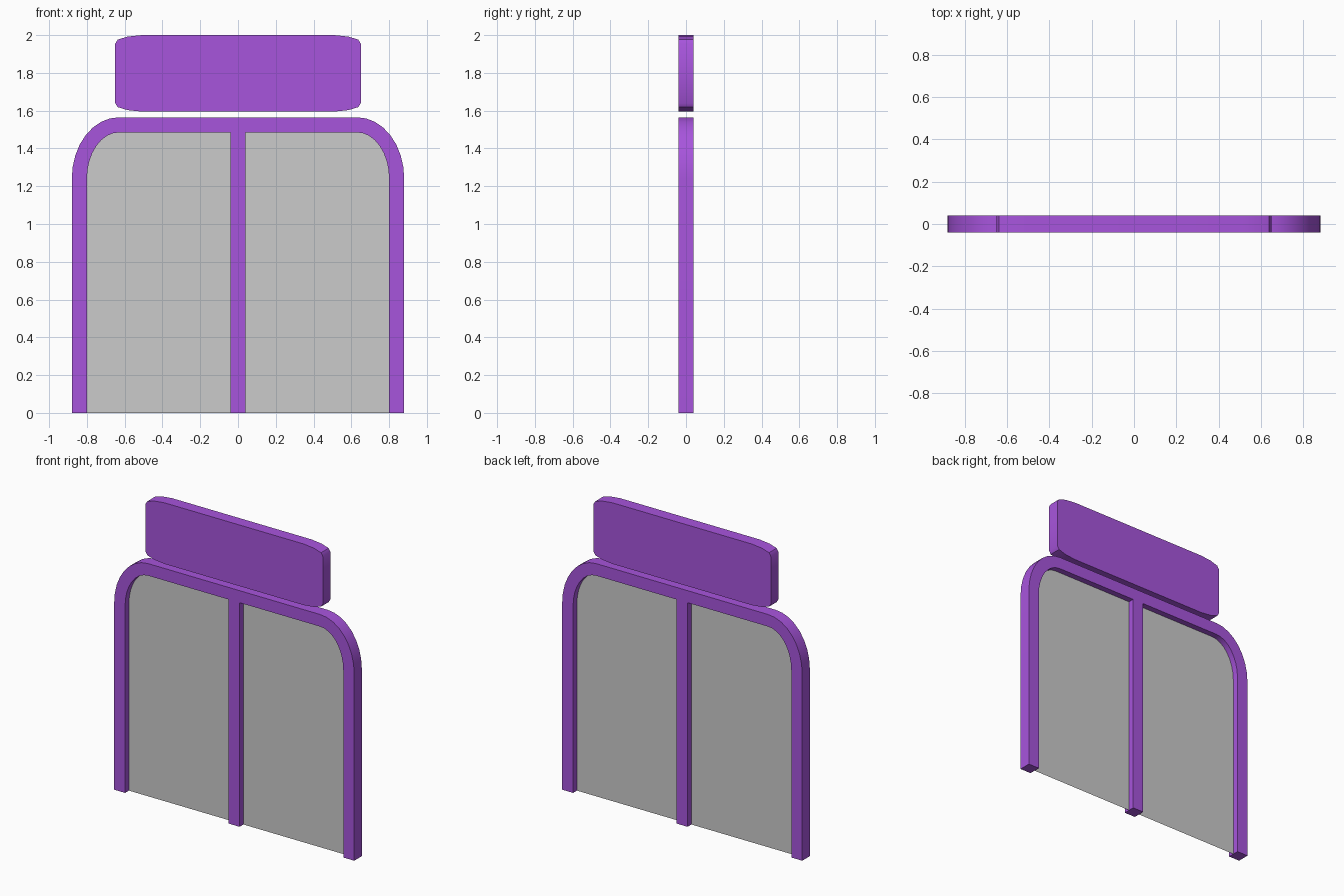
import bpy, bmesh, math
from math import pi, cos, sin

if "Cube" in bpy.data.objects:
    bpy.data.objects.remove(bpy.data.objects["Cube"])

purple = bpy.data.materials.new("purple")
purple.diffuse_color = (0.39, 0.09, 0.72, 1)
purple.use_nodes = True
purple.node_tree.nodes["Principled BSDF"].inputs["Base Color"].default_value = purple.diffuse_color


def mirror_half(pts):
    """Complete a right-hand outline (bottom to top) with its left half."""
    return pts + [(-x, z) for x, z in reversed(pts)]


def arch(half_w, top, rx, rz, steps=8):
    """Open arch outline, from the right foot over the top to the left foot."""
    arc = [(half_w - rx + rx * cos(a), top - rz + rz * sin(a))
           for a in (pi / 2 * i / steps for i in range(steps + 1))]
    return mirror_half([(half_w, 0)] + arc)


def plate(name, pts, y0, y1=None, mat=None, rim=0):
    """Extrude an x-z outline from y0 to y1; a rim leaves the back open and recessed."""
    bm = bmesh.new()
    front = bm.faces.new([bm.verts.new((x, y0, z)) for x, z in pts])
    if y1 is not None:
        geom = bmesh.ops.extrude_face_region(bm, geom=[front], use_keep_orig=True)["geom"]
        back = next(g for g in geom if isinstance(g, bmesh.types.BMFace))
        bmesh.ops.translate(bm, verts=back.verts[:], vec=(0, y1 - y0, 0))
        bmesh.ops.recalc_face_normals(bm, faces=bm.faces[:])
        if rim:
            bmesh.ops.inset_region(bm, faces=[back], thickness=rim)
            geom = bmesh.ops.extrude_face_region(bm, geom=[back])["geom"]
            bmesh.ops.translate(bm, vec=(0, -0.01, 0),
                                verts=[g for g in geom if isinstance(g, bmesh.types.BMVert)])
            floor = [g for g in geom if isinstance(g, bmesh.types.BMFace)]
            bmesh.ops.delete(bm, geom=floor, context='FACES_ONLY')
    me = bpy.data.meshes.new(name)
    bm.to_mesh(me)
    bm.free()
    ob = bpy.data.objects.new(name, me)
    bpy.context.collection.objects.link(ob)
    if mat:
        me.materials.append(mat)
    bpy.context.view_layer.objects.active = ob
    bpy.ops.object.select_all(action='DESELECT')
    ob.select_set(True)
    bpy.ops.object.shade_smooth_by_angle(angle=math.radians(35))
    return ob


# Arched door frame: outer outline joined to the inner one
outer = arch(0.88, 1.565, 0.25, 0.325)
inner = arch(0.80, 1.485, 0.17, 0.245)
plate("door_frame", outer + inner[::-1], -0.04, 0.04, purple)

# Centre post
plate("centre_post", [(0.04, 0), (0.04, 1.485), (-0.04, 1.485), (-0.04, 0)],
      -0.04, 0.04, purple)

# Thin door panel filling the arch
plate("door_panel", inner, 0)

# Rounded sign board with a recessed grey back
half = [(0.51, 1.595), (0.585, 1.603), (0.637, 1.619), (0.65, 1.64),
        (0.65, 1.955), (0.637, 1.976), (0.585, 1.992), (0.51, 2.0)]
sign = mirror_half(half)
plate("sign_board", sign, -0.04, 0.04, purple, rim=0.012)
sx, sz = 0.638 / 0.65, 0.1905 / 0.2025
plate("sign_back", [(x * sx, 1.7975 + (z - 1.7975) * sz) for x, z in sign], 0.0301)
